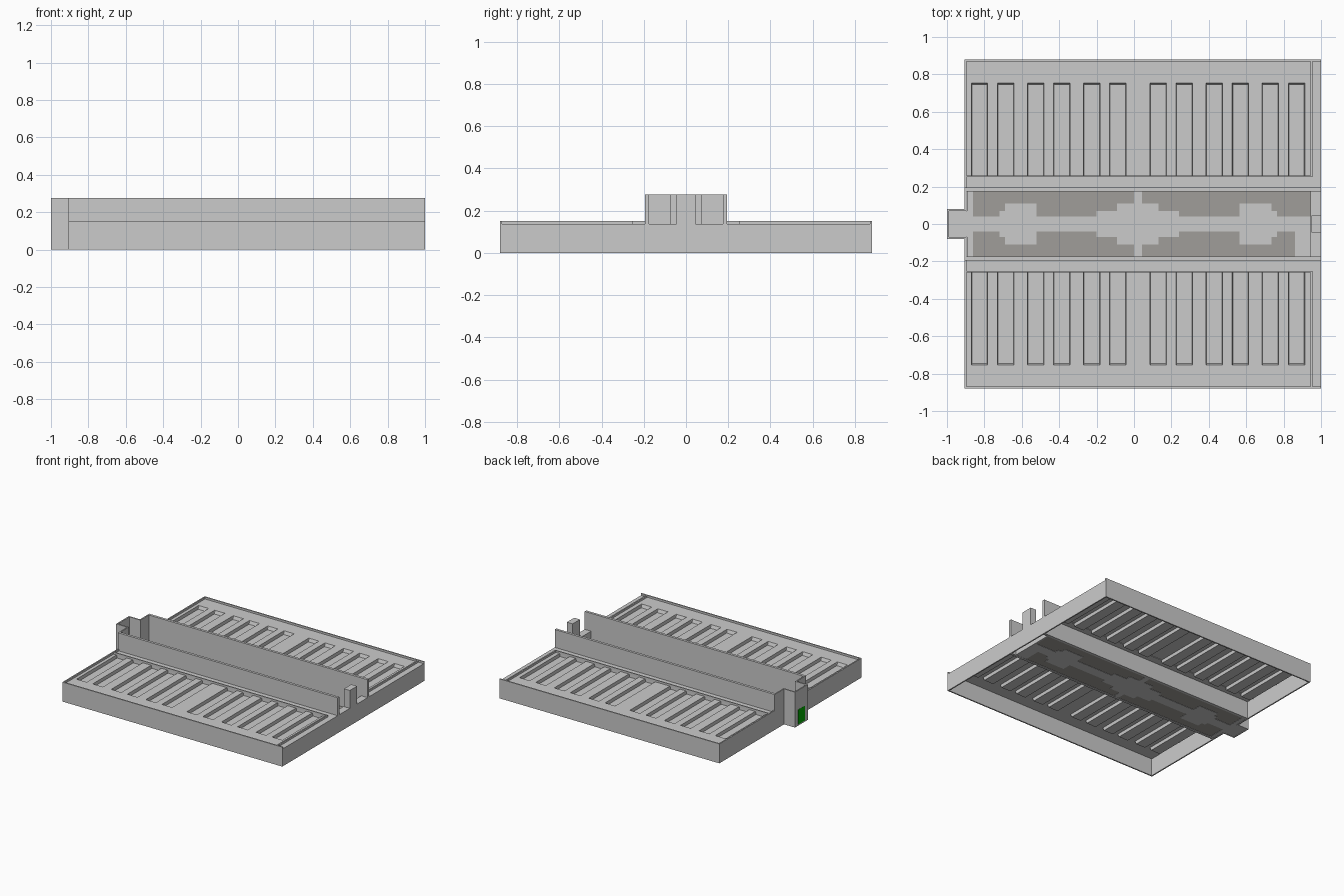
import bpy, bmesh

if "Cube" in bpy.data.objects:
    bpy.data.objects.remove(bpy.data.objects["Cube"])

FLOOR, RIM, TOP = 0.137, 0.152, 0.277   # main heights
T = 0.01                                # thin wall


def finish(name, bm, mat=None, mirror=False):
    me = bpy.data.meshes.new(name)
    bm.to_mesh(me)
    bm.free()
    ob = bpy.data.objects.new(name, me)
    bpy.context.collection.objects.link(ob)
    if mat:
        me.materials.append(mat)
    if mirror:
        m = ob.modifiers.new("mirror_y", 'MIRROR')
        m.use_axis = (False, True, False)
        m.use_mirror_merge = False
    return ob


def boxes(name, items, mat=None, mirror=False):
    """Each item is (x0, x1, y0, y1, z0, z1)."""
    bm = bmesh.new()
    for x0, x1, y0, y1, z0, z1 in items:
        vs = bmesh.ops.create_cube(bm, size=1)["verts"]
        for v in vs:
            v.co.x = x1 if v.co.x > 0 else x0
            v.co.y = y1 if v.co.y > 0 else y0
            v.co.z = z1 if v.co.z > 0 else z0
    return finish(name, bm, mat, mirror)


def material(name, rgb):
    m = bpy.data.materials.new(name)
    m.diffuse_color = (*rgb, 1)
    m.use_nodes = True
    m.node_tree.nodes["Principled BSDF"].inputs["Base Color"].default_value = m.diffuse_color
    return m


# corrugated side deck: slots sunk into a flat sheet
slots = [-0.87, -0.73, -0.57, -0.43, -0.27, -0.13,
         0.085, 0.225, 0.385, 0.525, 0.685, 0.825]
LOW = FLOOR - 0.025
profile = [(-0.905, FLOOR)]
for a in slots:
    b = a + 0.088
    profile += [(a, FLOOR), (a + 0.003, LOW), (b - 0.003, LOW), (b, FLOOR)]
profile.append((1.0, FLOOR))
rows = [(0.19, False), (0.255, False), (0.256, True),
        (0.745, True), (0.755, False), (0.88, False)]
bm = bmesh.new()
grid = [[bm.verts.new((x, y, z if sunk else FLOOR)) for x, z in profile]
        for y, sunk in rows]
for r0, r1 in zip(grid, grid[1:]):
    for i in range(len(profile) - 1):
        bm.faces.new((r0[i], r0[i + 1], r1[i + 1], r1[i]))
finish("side_deck", bm, mirror=True)

# outer skirt, open underneath
boxes("outer_skirt", [
    (-0.905, 1.0, 0.88 - T, 0.88, 0, RIM),
    (-0.905, -0.905 + T, 0.18, 0.88 - T, 0, RIM),
    (1.0 - T, 1.0, 0, 0.88 - T, 0, FLOOR),
], mirror=True)

# low ridges framing each deck
boxes("deck_ridge", [
    (-0.895, 0.955, 0.252, 0.26, FLOOR - 0.004, RIM),
    (0.945, 0.955, 0.26, 0.87, FLOOR - 0.004, RIM),
], mirror=True)

# tall walls of the central channel
boxes("channel_wall", [
    (-0.905, 1.0, 0.175, 0.195, 0, TOP),
    (-0.905, -0.895, 0.08 - T, 0.175, 0, TOP),
], mirror=True)

# sill and centre post at the open end
boxes("end_sill", [(0.945, 1.0 - T, -0.175, 0.175, FLOOR - 0.008, FLOOR),
                   (0.945, 0.955, -0.175, 0.175, 0, FLOOR - 0.008)])
boxes("end_post", [(0.95, 1.0, -0.045, 0.045, FLOOR, TOP)])

# hollow tab at the closed end
boxes("tab_side", [(-1.0, -0.895, 0.08 - T, 0.08, 0, TOP)], mirror=True)
boxes("tab_end", [(-1.0, -1.0 + T, -0.08 + T, 0.08 - T, 0, TOP)])
boxes("tab_floor", [(-1.0 + T, -0.89, -0.08 + T, 0.08 - T, 0.001, 0.009)])
boxes("tab_marker", [(-1.001, -0.998, -0.04, 0.04, 0.01, 0.125)],
      material("green", (0.0, 0.4, 0.0)))

# channel floor with raised centre strip, cross bar and pads
boxes("channel_floor", [(-0.89, 0.945, -0.175, 0.175, 0.003, 0.007)],
      material("floor_brown", (0.35, 0.34, 0.32)))
Z = (0.001, 0.009)
boxes("floor_strip", [(-0.89, 0.945, -0.04, 0.04, *Z),
                      (0.0, 0.042, -0.175, 0.175, *Z),
                      (-0.893, -0.86, -0.175, 0.175, *Z),
                      (0.86, 0.945, -0.175, -0.04, *Z)])
pads = [(-0.69, -0.52, 0.11), (-0.72, -0.69, 0.07), (-0.2, -0.09, 0.07),
        (-0.09, 0.0, 0.11), (0.042, 0.13, 0.11), (0.13, 0.24, 0.07),
        (0.565, 0.735, 0.11), (0.735, 0.765, 0.07)]
boxes("floor_pads", [(a, b, 0.04, h, *Z) for a, b, h in pads], mirror=True)
